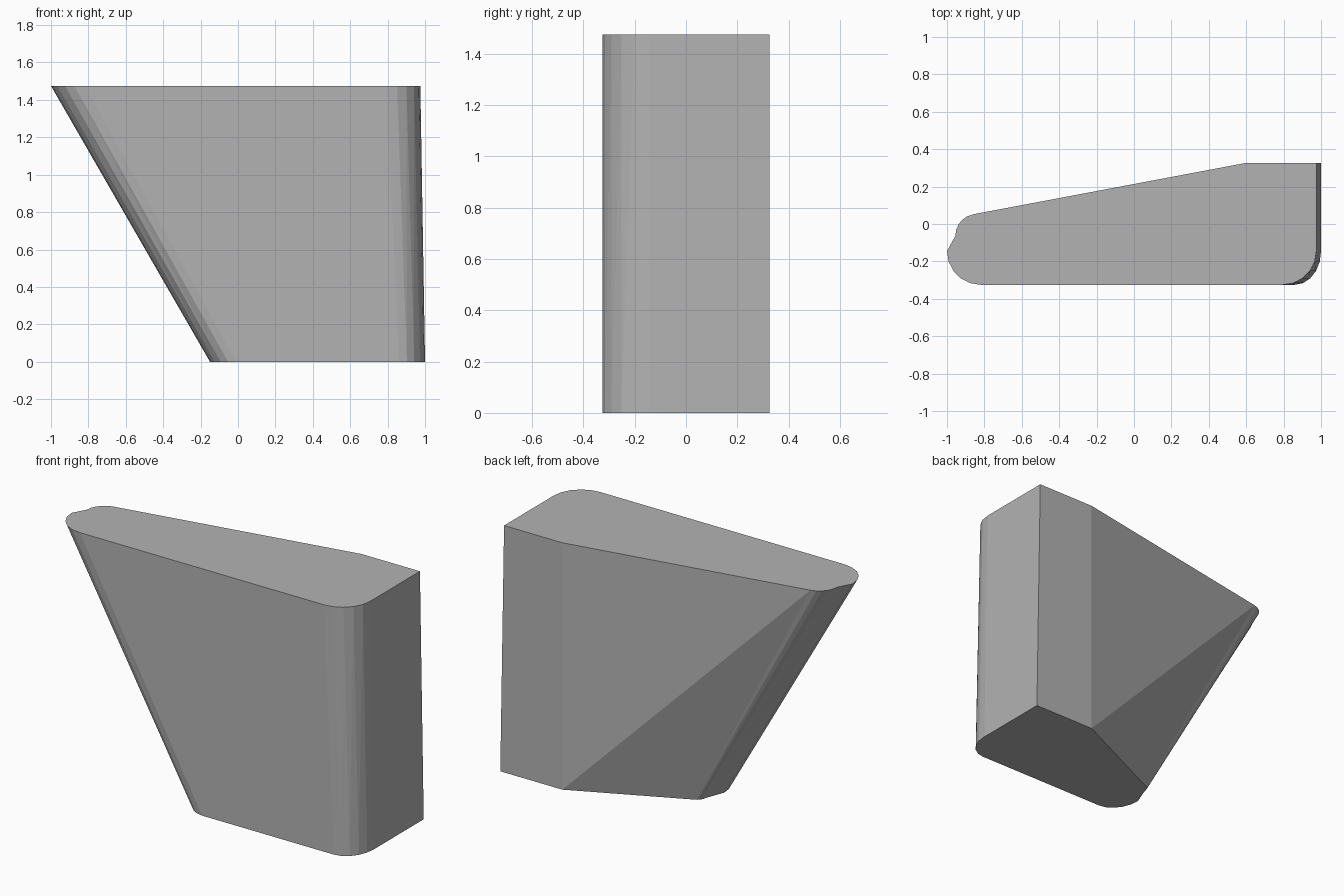
import bpy
import bmesh
from math import cos, sin, pi, radians

cube = bpy.data.objects.get("Cube")
if cube:
    bpy.data.objects.remove(cube, do_unlink=True)

HEIGHT = 1.475
FRONT, BACK = -0.325, 0.325
STEPS = 5


def arc(cx, cy, rx, ry, start, end):
    """Points along an elliptical arc, angles in degrees."""
    angles = [radians(start + (end - start) * i / STEPS) for i in range(STEPS + 1)]
    return [(cx + rx * cos(a), cy + ry * sin(a)) for a in angles]


def outline(left, right, radius, tangent, slope_angle):
    """Rounded front corners, square back corner and a slanted back-left edge."""
    ry = 0.18
    points = arc(left + radius, FRONT + ry, radius, ry, 180, 270)
    points += arc(right - radius, FRONT + ry, radius, ry, 270, 360)
    points += [(right, BACK), (0.59, BACK)]
    # Fillet between the slanted edge and the rounded end
    tx, ty = tangent
    nx, ny = cos(radians(slope_angle)), sin(radians(slope_angle))
    r = (tx - left) / (1 - nx)
    points += arc(tx - r * nx, ty - r * ny, r, r, slope_angle, 180)
    return points


# Body: a straight loft between the lower and upper outlines
lower = outline(-0.15, 1.0, 0.14, (-0.076, 0.016), 115)
upper = outline(-1.0, 0.975, 0.18, (-0.86, 0.052), 101)

bm = bmesh.new()
bottom = [bm.verts.new((x, y, 0)) for x, y in lower]
top = [bm.verts.new((x, y, HEIGHT)) for x, y in upper]
bm.faces.new(reversed(bottom))
bm.faces.new(top)
count = len(top)
for i in range(count):
    j = (i + 1) % count
    # Split each side along the diagonal from lower start to upper end
    bm.faces.new((bottom[i], bottom[j], top[j]))
    bm.faces.new((bottom[i], top[j], top[i]))
bmesh.ops.recalc_face_normals(bm, faces=bm.faces)

mesh = bpy.data.meshes.new("tapered_block")
bm.to_mesh(mesh)
bm.free()
block = bpy.data.objects.new("tapered_block", mesh)
bpy.context.collection.objects.link(block)

# Plain grey finish
grey = bpy.data.materials.new("plain_grey")
grey.use_nodes = True
colour = (0.45, 0.45, 0.45, 1)
grey.diffuse_color = colour
grey.node_tree.nodes["Principled BSDF"].inputs["Base Color"].default_value = colour
mesh.materials.append(grey)
